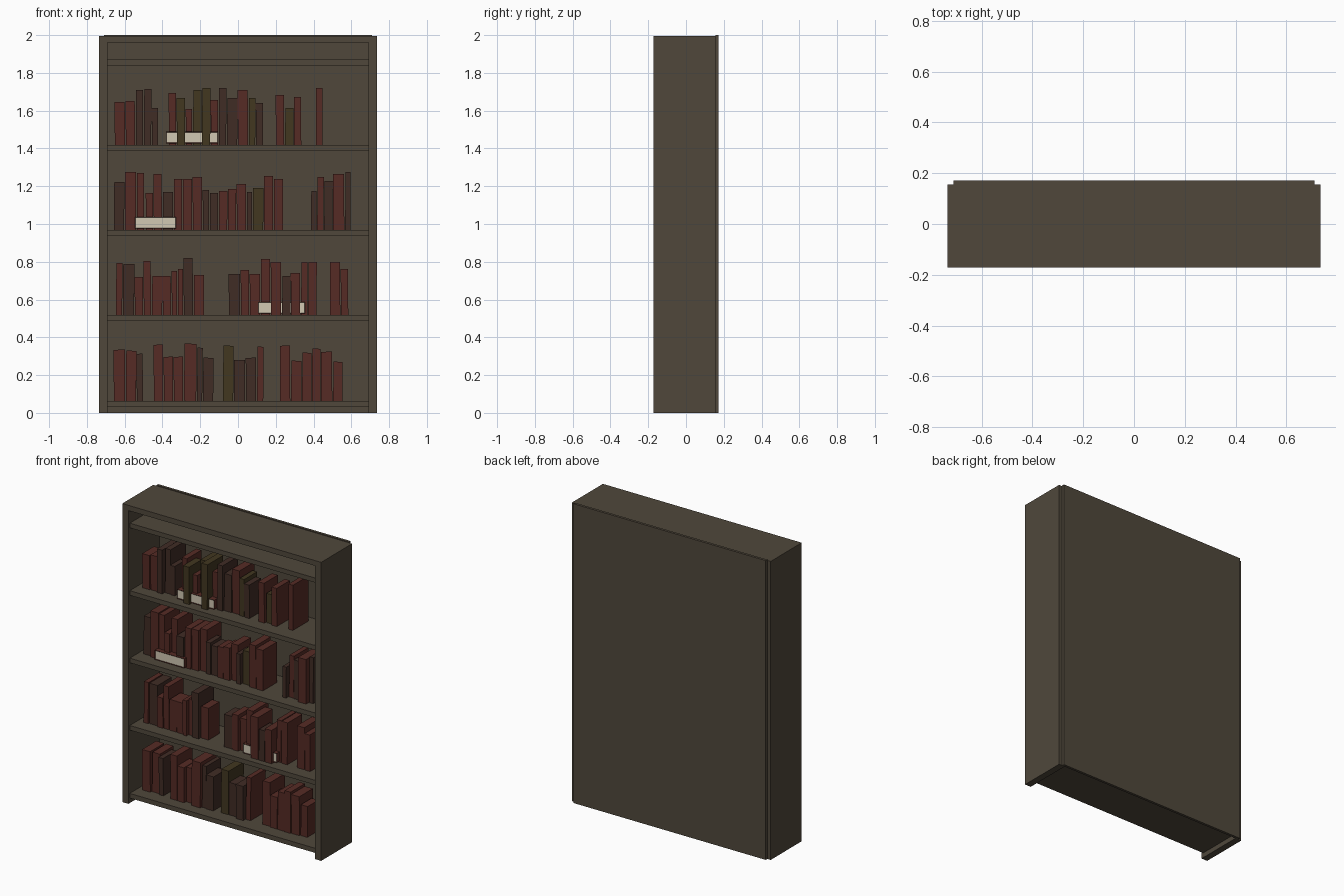
import bpy, bmesh, random
from mathutils import Matrix, Vector

random.seed(4)
if "Cube" in bpy.data.objects:
    bpy.data.objects.remove(bpy.data.objects["Cube"], do_unlink=True)


def material(name, rgb):
    m = bpy.data.materials.new(name)
    m.use_nodes = True
    m.diffuse_color = (*rgb, 1)
    m.node_tree.nodes["Principled BSDF"].inputs["Base Color"].default_value = (*rgb, 1)
    return m


wood = material("dark wood", (0.08, 0.064, 0.044))
pages = material("cream pages", (0.64, 0.58, 0.45))
covers = {
    "r": material("red cover", (0.092, 0.024, 0.018)),
    "b": material("brown cover", (0.051, 0.025, 0.018)),
    "o": material("olive cover", (0.054, 0.038, 0.0145)),
}


def finish(bm, name, mats):
    mesh = bpy.data.meshes.new(name)
    bm.to_mesh(mesh)
    bm.free()
    for m in mats:
        mesh.materials.append(m)
    ob = bpy.data.objects.new(name, mesh)
    bpy.context.collection.objects.link(ob)
    return ob


def box_mesh(lo, hi):
    lo, hi = Vector(lo), Vector(hi)
    bm = bmesh.new()
    bmesh.ops.create_cube(bm, size=1, matrix=Matrix.Translation((lo + hi) / 2)
                          @ Matrix.Diagonal((*(hi - lo), 1)))
    return bm


def board(name, lo, hi):
    return finish(box_mesh(lo, hi), name, [wood])


# Cabinet carcass
FRONT, BACK = -0.172, 0.155
for side, s in (("left", 1), ("right", -1)):
    xs = sorted((s * 0.69, s * 0.735))
    board(side + "_side_panel", (xs[0], FRONT, 0), (xs[1], BACK, 1.995))
board("top_panel", (-0.69, FRONT, 1.96), (0.69, BACK, 1.995))
board("back_panel", (-0.71, BACK, 0), (0.71, 0.172, 2))

# Shelves, listed by the height of their upper faces
SHELVES = {"bottom": 0.064, "lower": 0.518, "middle": 0.968, "upper": 1.419, "top": 1.87}
for name, z in SHELVES.items():
    board(name + "_shelf", (-0.69, -0.157, z - 0.031), (0.69, BACK, z))
    # thin side edging that closes the shelf against the cabinet
U = 0.0053  # book measuring unit


def book(name, lo, hi, cover, fore_edge, lean=0.0):
    """A bound block whose fore edge, facing +y or -y, is inset to show the pages."""
    bm = box_mesh(lo, hi)
    bm.normal_update()
    face = [f for f in bm.faces if f.normal.y * fore_edge > 0.9]
    bmesh.ops.inset_region(bm, faces=face, thickness=0.005, depth=-0.003)
    face[0].material_index = 1
    foot = Vector(((lo[0] + hi[0]) / 2, 0, lo[2]))
    bmesh.ops.rotate(bm, cent=foot, matrix=Matrix.Rotation(lean, 3, "Y"), verts=bm.verts)
    finish(bm, name, [covers[cover], pages])


def book_run(shelf, start, colours, pitches, heights):
    """Upright books side by side; a capital letter marks a book pulled forward."""
    x, z = start * U, SHELVES[shelf]
    for c, pitch, height in zip(colours, pitches, heights):
        h = height * U
        front = -0.115 if c.isupper() else random.uniform(-0.085, -0.055)
        book(shelf + "_shelf_book", (x, front, z),
             (x + (pitch - 0.8) * U, front + 0.55 * h, z + h),
             c.lower(), 1, random.uniform(-0.012, 0.012))
        x += pitch * U


def flat_book(shelf, start, length):
    x, z = start * U, SHELVES[shelf]
    book(shelf + "_shelf_flat_book", (x, -0.1, z + 0.008),
         (x + length * U, 0.06, z + 0.07), "r", -1)


# Books on the upper shelf
book_run("upper", -123, "rrbbb", [11, 10, 8, 8, 7], [43, 44, 55, 56, 37])
book_run("upper", -69, "rOroOrbbrob", [8, 9, 7, 9, 9, 8, 8, 11, 11, 7, 8],
         [52, 47, 36, 55, 57, 45, 57, 47, 55, 47, 42])
book_run("upper", 38, "ror", [9, 9, 8], [50, 37, 48])
book_run("upper", 78, "r", [7], [57])
flat_book("upper", -72, 52)

# Books on the middle shelf
book_run("middle", -124, "brr", [11, 12, 8], [48, 58, 57])
book_run("middle", -92, "rrbrrrbbrrrborr",
         [8, 9, 11, 9, 10, 10, 7, 9, 9, 9, 10, 6, 11, 10, 10],
         [37, 56, 38, 51, 51, 53, 40, 37, 39, 41, 46, 38, 42, 54, 51])
book_run("middle", 73, "brbrb", [6, 7, 9, 12, 6], [39, 53, 49, 56, 58])
flat_book("middle", -103, 41)

# Books on the lower shelf
book_run("lower", -122, "rbrrrrrrbr", [7, 12, 9, 8, 11, 9, 6, 6, 10, 11],
         [52, 51, 38, 54, 39, 39, 44, 46, 57, 40])
book_run("lower", -9, "brrrRBRrr", [12, 9, 11, 10, 11, 9, 10, 7, 9],
         [41, 45, 41, 56, 53, 39, 42, 53, 53])
book_run("lower", 92, "rr", [11, 8], [53, 46])
flat_book("lower", 20, 47)

# Books on the bottom shelf
book_run("bottom", -124, "rrb", [12, 11, 7], [51, 50, 47])
book_run("bottom", -84, "rrrrbb", [10, 10, 10, 13, 6, 11], [56, 44, 44, 57, 53, 43])
book_run("bottom", -15, "obbr", [11, 12, 11, 7], [55, 41, 43, 54])
book_run("bottom", 42, "rrrrrr", [11, 11, 10, 9, 12, 10], [55, 40, 48, 52, 49, 39])
